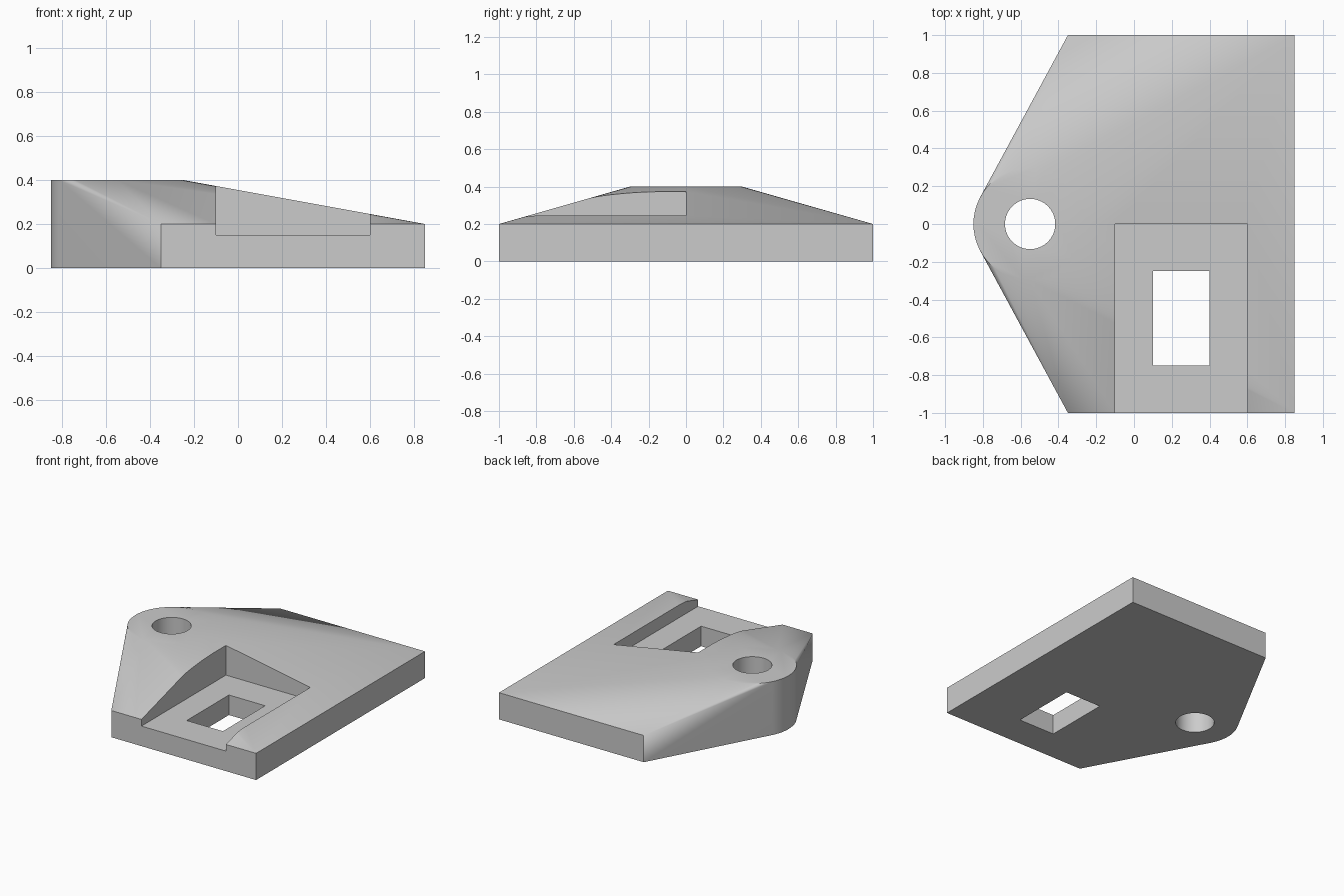
import bpy, bmesh, math
from mathutils import Matrix, Vector

if "Cube" in bpy.data.objects:
    bpy.data.objects.remove(bpy.data.objects["Cube"], do_unlink=True)

BOSS = Vector((-0.55, 0, 0))
grey = bpy.data.materials.new("plain_grey")
grey.use_nodes = True
colour = (0.6, 0.6, 0.6, 1)
grey.diffuse_color = colour
grey.node_tree.nodes["Principled BSDF"].inputs["Base Color"].default_value = colour


def add_box(bm, x, y, z):
    lo, hi = Vector((x[0], y[0], z[0])), Vector((x[1], y[1], z[1]))
    size = hi - lo
    bmesh.ops.create_cube(bm, size=1, matrix=Matrix.Translation((lo + hi) / 2)
                          @ Matrix.Diagonal((*size, 1)))


def add_cylinder(bm, radius, z0, z1):
    centre = BOSS + Vector((0, 0, (z0 + z1) / 2))
    bmesh.ops.create_cone(bm, cap_ends=True, segments=64, radius1=radius, radius2=radius,
                          depth=z1 - z0, matrix=Matrix.Translation(centre))


def finish(bm, name):
    bmesh.ops.recalc_face_normals(bm, faces=bm.faces)
    mesh = bpy.data.meshes.new(name)
    bm.to_mesh(mesh)
    bm.free()
    mesh.materials.append(grey)
    obj = bpy.data.objects.new(name, mesh)
    bpy.context.collection.objects.link(obj)
    return obj


# Body: a hull stretched around a low slab and a taller round boss
bm = bmesh.new()
add_box(bm, (-0.35, 0.85), (-1, 1), (0, 0.2))
add_cylinder(bm, 0.3, 0, 0.4)
bmesh.ops.delete(bm, geom=bm.faces[:], context="FACES_ONLY")
bmesh.ops.delete(bm, geom=bm.edges[:], context="EDGES_FACES") if not bm.verts else None
points = [v.co.copy() for v in bm.verts]
bm.free()
bm = bmesh.new()
for p in points:
    bm.verts.new(p)
hull = bmesh.ops.convex_hull(bm, input=bm.verts[:])
bmesh.ops.delete(bm, geom=[v for v in bm.verts if not v.link_faces], context="VERTS")
bmesh.ops.dissolve_limit(bm, angle_limit=math.radians(0.1), verts=bm.verts[:], edges=bm.edges[:])
body = finish(bm, "wedge_body")

# Cutters: front pocket, rectangular window, round hole
cutters = []
for name, box in (("pocket_cutter", ((-0.1, 0.6), (-1.2, 0), (0.15, 0.6))),
                  ("window_cutter", ((0.1, 0.4), (-0.75, -0.25), (-0.2, 0.6)))):
    bm = bmesh.new()
    add_box(bm, *box)
    cutters.append(finish(bm, name))
bm = bmesh.new()
add_cylinder(bm, 0.133, -0.2, 0.6)
cutters.append(finish(bm, "hole_cutter"))

bpy.ops.object.select_all(action="DESELECT")
body.select_set(True)
bpy.context.view_layer.objects.active = body
for cutter in cutters:
    cutter.hide_render = True
    mod = body.modifiers.new(cutter.name, "BOOLEAN")
    mod.operation, mod.solver, mod.object = "DIFFERENCE", "EXACT", cutter
    bpy.ops.object.modifier_apply(modifier=mod.name)
for cutter in cutters:
    bpy.data.objects.remove(cutter, do_unlink=True)

# Soften the hull blend while keeping real edges crisp
bpy.ops.object.shade_smooth_by_angle(angle=math.radians(30))
